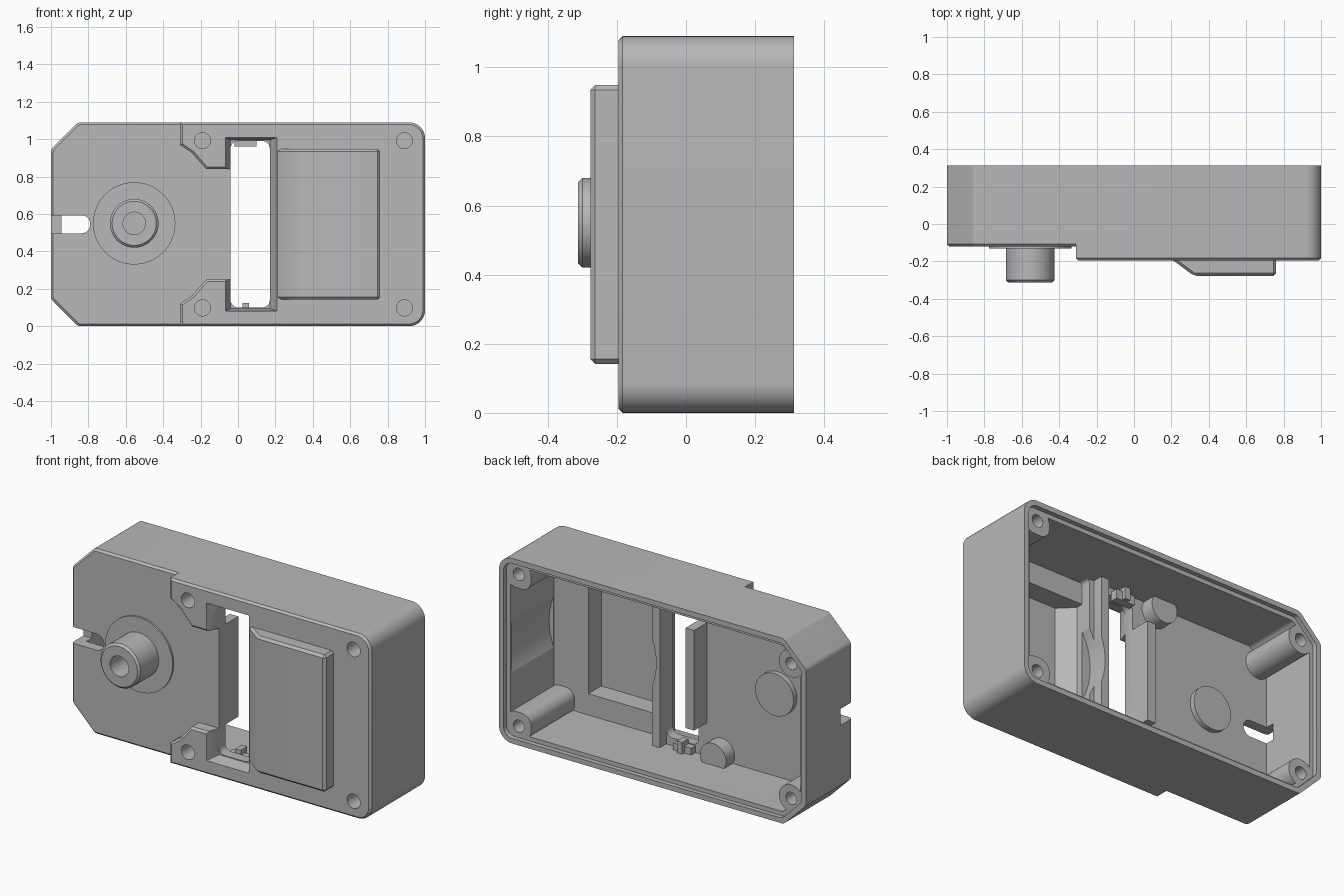
import bpy, bmesh, math
from mathutils import Vector

cube = bpy.data.objects.get("Cube")
if cube:
    bpy.data.objects.remove(cube, do_unlink=True)

grey = bpy.data.materials.new("light grey plastic")
grey.use_nodes = True
colour = (0.48, 0.48, 0.48, 1)
grey.diffuse_color = colour
grey.node_tree.nodes["Principled BSDF"].inputs["Base Color"].default_value = colour

H = 1.09       # height
BACK = 0.312   # open rear edge
LEDGE = 0.285  # lid seat
SUNK = -0.12   # lower front face
FACE = -0.195  # raised front face
parts = []


def fillet(corners, steps=8):
    """Corners (a, b, radius) to a polygon with rounded corners."""
    out = []
    n = len(corners)
    for i, (a, b, r) in enumerate(corners):
        p = Vector((a, b))
        if r <= 0:
            out.append(p)
            continue
        d1 = (Vector(corners[i - 1][:2]) - p).normalized()
        d2 = (Vector(corners[(i + 1) % n][:2]) - p).normalized()
        half = d1.angle(d2) / 2
        t = r / math.tan(half)
        c = p + (d1 + d2).normalized() * r / math.sin(half)
        u, v = p + d1 * t - c, p + d2 * t - c
        out += [c + u.lerp(v, k / steps).normalized() * r for k in range(steps + 1)]
    return out


def prism(name, pts, y0, y1, bevel=0, pts2=None, axis="y"):
    """Extrude a polygon from y0 to y1; bevel the first cap's rim."""
    bm = bmesh.new()

    def place(p, h):
        return (p[0], h, p[1]) if axis == "y" else (p[0], p[1], h)
    lo = [bm.verts.new(place(p, y0)) for p in pts]
    hi = [bm.verts.new(place(p, y1)) for p in (pts2 or pts)]
    cap = bm.faces.new(lo)
    bm.faces.new(hi)
    for i in range(len(lo)):
        j = (i + 1) % len(lo)
        bm.faces.new((lo[i], lo[j], hi[j], hi[i]))
    bmesh.ops.recalc_face_normals(bm, faces=bm.faces)
    if bevel:
        edges = list(bm.edges) if axis == "z" else list(cap.edges)
        bmesh.ops.bevel(bm, geom=edges, offset=bevel, segments=1, affect="EDGES")
    me = bpy.data.meshes.new(name)
    bm.to_mesh(me)
    bm.free()
    me.materials.append(grey)
    ob = bpy.data.objects.new(name, me)
    bpy.context.collection.objects.link(ob)
    parts.append(ob)
    return ob


def rect(x0, x1, z0, z1, r=0):
    return fillet([(x0, z0, r), (x1, z0, r), (x1, z1, r), (x0, z1, r)])


def disc(name, x, z, r, y0, y1, bevel=0, n=40):
    ring = [(x + r * math.cos(k * math.tau / n), z + r * math.sin(k * math.tau / n))
            for k in range(n)]
    return prism(name, ring, y0, y1, bevel)


def combine(target, tools, op):
    """Join or cut the tools, bake the result and delete the tools."""
    for t in tools:
        m = target.modifiers.new(op, "BOOLEAN")
        m.operation, m.object, m.solver = op, t, "EXACT"
    bpy.context.view_layer.update()
    dg = bpy.context.evaluated_depsgraph_get()
    me = bpy.data.meshes.new_from_object(target.evaluated_get(dg))
    target.modifiers.clear()
    target.data = me
    for t in tools:
        parts.remove(t)
        bpy.data.objects.remove(t, do_unlink=True)


def outline(i):
    """Case outline inset by i: chamfered on one end, rounded on the other."""
    c = 0.145 - 0.586 * i
    x0, x1, z0, z1 = -1 + i, 1 - i, i, H - i
    r = max(0.085 - i, 0.02)
    return fillet([(x0, z0 + c, .04), (x0 + c, z0, .04), (x1, z0, r),
                   (x1, z1, r), (x0 + c, z1, .04), (x0, z1 - c, .04)])


def both(z):
    return (z, H - z)


# Casing: full shell block, raised front layer and front bulge
casing = prism("casing", outline(0), SUNK, BACK, 0.012)
tab = [(.17, .19), (-.04, .19), (-.04, .25), (-.17, .25), (-.245, .165), (-.31, .12), (-.31, 0)]
upper = [(x, H - z, 0) for x, z in reversed(tab)]
layer = fillet([(x, z, 0) for x, z in tab] + [(1, 0, .085), (1, H, .085)] + upper)
raised = prism("raised_front", layer, FACE, 0, 0.012)
bulge = prism("bulge", [(.19, -.18), (.32, -.277), (.76, -.277), (.76, -.15), (.19, -.15)],
              .142, H - .142, 0.014, axis="z")
combine(casing, [raised, bulge], "UNION")

# Cavity, lid seat, bulge pocket, window with tapered mouth, cable notch
combine(casing, [
    prism("cavity", outline(.055), -.06, .5),
    prism("lid_seat", outline(.03), LEDGE, .5),
    prism("deep_floor", rect(.25, .945, .055, H - .055, .02), -.12, .1),
    prism("bulge_pocket", [(.25, -.16), (.33, -.24), (.72, -.24), (.72, 0), (.25, 0)],
          .18, H - .18, axis="z"),
    prism("window_mouth", rect(-.07, .21, .08, H - .08), FACE - .005, SUNK,
          pts2=rect(-.04, .17, .095, H - .095)),
    prism("window", rect(-.04, .17, .1, H - .1, .04), -.14, .1),
    prism("notch", fillet([(-1.1, .497, 0), (-.79, .497, .046), (-.79, .593, .046),
                           (-1.1, .593, 0)]), -.3, -.01),
], "DIFFERENCE")

# Corner posts, front screw bosses and the wall beside the window
posts = [prism("window_wall", rect(.17, .22, .04, H - .04), -.121, 0)]
for z in both(.1):
    zc = .105 if z < .5 else H - .105
    posts.append(prism("post", rect(.81, .97, zc - .075, zc + .075, .06), -.15, LEDGE))
    posts.append(disc("boss", -.19, z, .085, -.1, .02))
for z in both(.148):
    posts.append(disc("post", -.885, z, .08, -.09, LEDGE))
combine(casing, posts, "UNION")

# Screw holes and the round clearance behind the bulge
holes = [disc("clearance", .585, H / 2, .39, -.119, .27, n=64)]
for z in both(.098):
    holes += [disc("hole", x, z, .043, -.3, -.02, n=24) for x in (-.19, .89)]
    holes.append(disc("hole", .89, z, .036, .08, .5, n=24))
for z in both(.148):
    holes.append(disc("hole", -.885, z, .036, .08, .5, n=24))
combine(casing, holes, "DIFFERENCE")

# Spindle on the sunken face
disc("spindle_washer", -.555, .55, .22, -.13, -.1, n=64)
spindle = disc("spindle", -.555, .55, .13, -.312, -.1, 0.012, n=48)
combine(spindle, [disc("bore", -.555, .55, .06, -.4, -.16, n=32)], "DIFFERENCE")
disc("inner_disc", -.555, .55, .125, -.03, -.07, n=48)

# Rib along the window and small cradles at its ends
prism("window_rib", rect(-.095, -.04, .25, H - .25), -.07, .06)
for z in both(.085):
    prism("window_nub", rect(.025, .06, z - .04, z + .04), -.06, 0)
    prism("nub_bracket", rect(-.02, .1, z - .045, z + .01), -.065, -.02)

# Shade smooth with crisp edges
bpy.ops.object.select_all(action="DESELECT")
for ob in parts:
    ob.select_set(True)
bpy.context.view_layer.objects.active = casing
bpy.ops.object.shade_smooth_by_angle(angle=math.radians(25))
